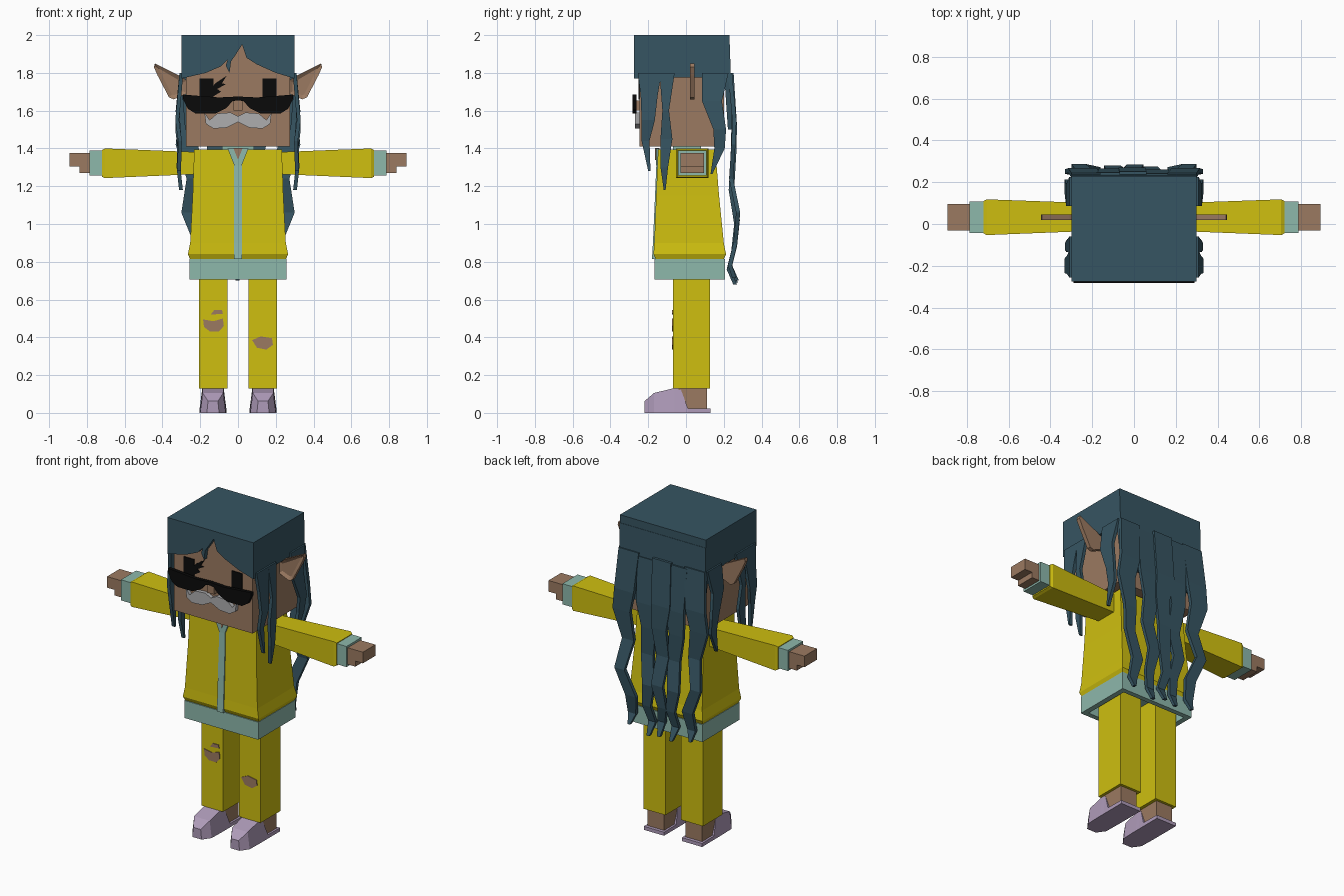
import bpy, bmesh

if "Cube" in bpy.data.objects:
    bpy.data.objects.remove(bpy.data.objects["Cube"])


def material(name, r, g, b):
    m = bpy.data.materials.new(name)
    m.use_nodes = True
    m.diffuse_color = (r, g, b, 1)
    bsdf = m.node_tree.nodes["Principled BSDF"]
    bsdf.inputs["Base Color"].default_value = (r, g, b, 1)
    bsdf.inputs["Roughness"].default_value = 0.8
    return m


HAIR = material("dark blue hair", .037, .09, .122)
SKIN = material("tan skin", .33, .195, .12)
YELLOW = material("yellow cloth", .62, .52, .005)
TEAL = material("teal trim", .27, .48, .41)
LILAC = material("lilac shoe", .43, .33, .49)
GREY = material("grey moustache", .42, .42, .43)
BLACK = material("black", .003, .003, .003)


def finish(name, bm, mat):
    bmesh.ops.recalc_face_normals(bm, faces=bm.faces[:])
    mesh = bpy.data.meshes.new(name)
    bm.to_mesh(mesh)
    bm.free()
    mesh.materials.append(mat)
    ob = bpy.data.objects.new(name, mesh)
    bpy.context.collection.objects.link(ob)
    return ob


def loft(name, mat, rings, axis="z", side=1, taper=None):
    """Rectangular sections (t, a0, a1, b0, b1) joined along an axis."""
    place = {"x": lambda t, a, b: (t, a, b),
             "y": lambda t, a, b: (a, t, b),
             "z": lambda t, a, b: (a, b, t)}[axis]
    bm = bmesh.new()
    loops = []
    for t, a0, a1, b0, b1 in rings:
        corners = ((a0, b0), (a1, b0), (a1, b1), (a0, b1))
        loops.append([bm.verts.new(place(t, a, b)) for a, b in corners])
    for low, high in zip(loops, loops[1:]):
        for i in range(4):
            j = (i + 1) % 4
            bm.faces.new((low[i], low[j], high[j], high[i]))
    bm.faces.new(loops[0])
    bm.faces.new(loops[-1])
    if taper:
        centre, height, factor = taper
        for v in bm.verts:
            if v.co.z > height:
                v.co.x = centre + (v.co.x - centre) * factor
    for v in bm.verts:
        v.co.x *= side
    return finish(name, bm, mat)


def box(name, mat, x0, x1, y0, y1, z0, z1, side=1):
    return loft(name, mat, [(z0, x0, x1, y0, y1), (z1, x0, x1, y0, y1)], side=side)


def plate(name, mat, outline, y0, y1, side=1, sunk=False):
    """Outline in x and z, extruded from y0 (front) to y1."""
    bm = bmesh.new()
    front = [bm.verts.new((x * side, y0, z)) for x, z in outline]
    back = [bm.verts.new((x * side, y1, z)) for x, z in outline]
    face = bm.faces.new(front)
    bm.faces.new(back[::-1])
    for i in range(len(front)):
        j = (i + 1) % len(front)
        bm.faces.new((front[i], back[i], back[j], front[j]))
    bmesh.ops.recalc_face_normals(bm, faces=bm.faces[:])
    if sunk:
        bmesh.ops.inset_region(bm, faces=[face], thickness=.022, depth=-.012)
    return finish(name, bm, mat)


def mirrored(half):
    """Close a right-hand outline that starts and ends on the middle line."""
    return half + [(-x, z) for x, z in half[-2:0:-1]]


# Head and hair cap
box("head", SKIN, -.275, .275, -.246, .2, 1.41, 1.97)
box("hair_cap", HAIR, -.3, .3, -.24, .23, 1.775, 2)
plate("hair_fringe", HAIR,
      [(-.3, 2), (.3, 2), (.3, 1.77), (.2, 1.8), (.1, 1.845), (.045, 1.88),
       (.022, 1.95), (-.01, 1.9), (-.037, 1.86), (-.045, 1.8), (-.065, 1.84),
       (-.055, 1.87), (-.09, 1.835), (-.17, 1.8), (-.3, 1.77)], -.275, -.238)

# Face
plate("sunglasses", BLACK,
      mirrored([(0, 1.675), (.1, 1.67), (.29, 1.685), (.29, 1.66), (.265, 1.61),
                (.225, 1.585), (.12, 1.585), (.06, 1.615), (.03, 1.65), (0, 1.655)]),
      -.283, -.262)
box("nose", SKIN, -.025, .025, -.275, -.24, 1.6, 1.655)
plate("moustache", GREY,
      mirrored([(0, 1.57), (.04, 1.59), (.11, 1.585), (.15, 1.55), (.178, 1.59),
                (.17, 1.53), (.13, 1.505), (.06, 1.51), (0, 1.54)]), -.27, -.244)
for side, label in ((1, "left"), (-1, "right")):
    box(label + "_eye", BLACK, .13, .205, -.251, -.243, 1.66, 1.77, side)
    plate(label + "_ear", SKIN,
          [(.27, 1.76), (.31, 1.785), (.44, 1.85), (.445, 1.83), (.425, 1.785),
           (.365, 1.67), (.34, 1.66), (.27, 1.69)], .02, .046, side, sunk=True)
plate("eye_scratch", BLACK,
      [(-.18, 1.67), (-.12, 1.745), (-.06, 1.785), (-.085, 1.745), (-.065, 1.74),
       (-.11, 1.715), (-.09, 1.7), (-.14, 1.67)], -.251, -.243)

# Body
box("collar", TEAL, -.085, .085, -.07, .08, 1.38, 1.412)
loft("jacket", YELLOW, [(.815, -.255, .255, -.16, .2), (.84, -.265, .265, -.172, .212),
                        (.9, -.253, .253, -.168, .2), (1.15, -.24, .24, -.158, .175),
                        (1.395, -.232, .232, -.148, .155)])
loft("jacket_hem", TEAL, [(.815, -.258, .258, -.166, .206), (.705, -.258, .258, -.166, .206),
                          (.705, -.225, .225, -.135, .175), (.79, -.225, .225, -.135, .175)])
loft("zip_strip", TEAL, [(.815, -.022, .022, -.18, -.15), (.9, -.022, .022, -.175, -.15),
                         (1.15, -.022, .022, -.164, -.15), (1.36, -.02, .02, -.155, -.14)])
plate("collar_trim", TEAL, [(-.055, 1.4), (.055, 1.4), (.02, 1.31), (-.02, 1.31)], -.16, -.14)
plate("throat", SKIN, [(-.025, 1.402), (.025, 1.402), (0, 1.34)], -.163, -.14)

# Arms, legs and shoes
for side, label in ((1, "left"), (-1, "right")):
    loft(label + "_sleeve", YELLOW, [(.2, -.033, .1, 1.265, 1.38),
                                     (.705, -.053, .118, 1.243, 1.4),
                                     (.72, -.045, .11, 1.25, 1.392)], "x", side)
    box(label + "_cuff", TEAL, .71, .787, -.043, .108, 1.258, 1.388, side)
    box(label + "_hand", SKIN, .78, .893, -.03, .095, 1.305, 1.375, side)
    box(label + "_thumb", SKIN, .78, .84, -.03, .095, 1.27, 1.31, side)
    box(label + "_trouser_leg", YELLOW, .055, .207, -.07, .126, .13, .8, side)
    box(label + "_ankle", SKIN, .075, .19, -.04, .11, .01, .14, side)
    loft(label + "_shoe", LILAC, [(-.22, .1, .165, 0, .062), (-.17, .065, .2, 0, .105),
                                  (-.06, .062, .203, 0, .132), (-.03, .062, .203, 0, .132),
                                  (.01, .062, .203, 0, .024), (.13, .062, .203, 0, .022)],
         "y", side, taper=(.1325, .03, .8))

# Ripped knees
plate("right_knee_rip", SKIN, [(-.185, .495), (-.13, .485), (-.08, .5), (-.075, .46),
                               (-.1, .432), (-.15, .432), (-.18, .455)], -.075, -.068)
plate("right_small_rip", SKIN, [(-.145, .52), (-.125, .545), (-.085, .545), (-.08, .525)],
      -.075, -.068)
plate("left_knee_rip", SKIN, [(.075, .385), (.12, .405), (.18, .395), (.185, .36),
                              (.15, .335), (.1, .345)], -.075, -.068)

# Hanging side strands: height, rear and front edge, outward offset
side_strands = {
    "front": [(1.8, -.255, -.13, .29), (1.68, -.24, -.15, .3), (1.55, -.235, -.165, .312),
              (1.44, -.235, -.193, .297), (1.28, -.2, -.188, .302)],
    "middle": [(1.8, -.14, -.06, .29), (1.6, -.125, -.09, .31), (1.45, -.135, -.072, .3),
               (1.3, -.135, -.095, .305), (1.18, -.118, -.108, .292)],
    "rear": [(1.8, .085, .225, .29), (1.65, .085, .19, .305), (1.5, .145, .212, .312),
             (1.4, .15, .205, .3), (1.265, .13, .14, .295)],
}
for side, label in ((1, "left"), (-1, "right")):
    for part, path in side_strands.items():
        loft(f"{label}_{part}_strand", HAIR,
             [(z, x, x + .02, y0, y1) for z, y0, y1, x in path], side=side)

# Long back hair: one sheet that parts into wavy strands
loft("back_hair_sheet", HAIR, [(1.95, -.3, .3, .2, .232), (1.75, -.3, .3, .205, .238),
                               (1.5, -.28, .28, .222, .242)])
outer = [(1.8, .16, .3, .222), (1.55, .18, .315, .245), (1.42, .21, .33, .24),
         (1.24, .19, .272, .228), (1.06, .23, .3, .265), (.9, .16, .235, .25),
         (.78, .18, .235, .222), (.715, .205, .22, .245)]
for side, label in ((1, "left"), (-1, "right")):
    loft(label + "_back_strand", HAIR,
         [(z, x0, x1, y, y + .022) for z, x0, x1, y in outer], side=side)
wave = [(1.78, 0, .13, .222), (1.5, .005, .13, .24), (1.35, -.01, .1, .236),
        (1.18, .01, .085, .226), (1.0, -.01, .08, .255), (.86, .015, .06, .24),
        (.76, -.005, .05, .215), (.68, 0, .02, .25)]
for name, centre, flip, lift in (("left_inner", .1, 1, 0), ("middle", -.005, -1, .02),
                                 ("right_inner", -.11, 1, .01)):
    rings = []
    for z, sway, width, y in wave:
        x = centre * (.6 + .25 * z) + sway * flip
        rings.append((z + lift, x - width / 2, x + width / 2, y + lift / 2, y + lift / 2 + .02))
    loft(name + "_back_strand", HAIR, rings)
